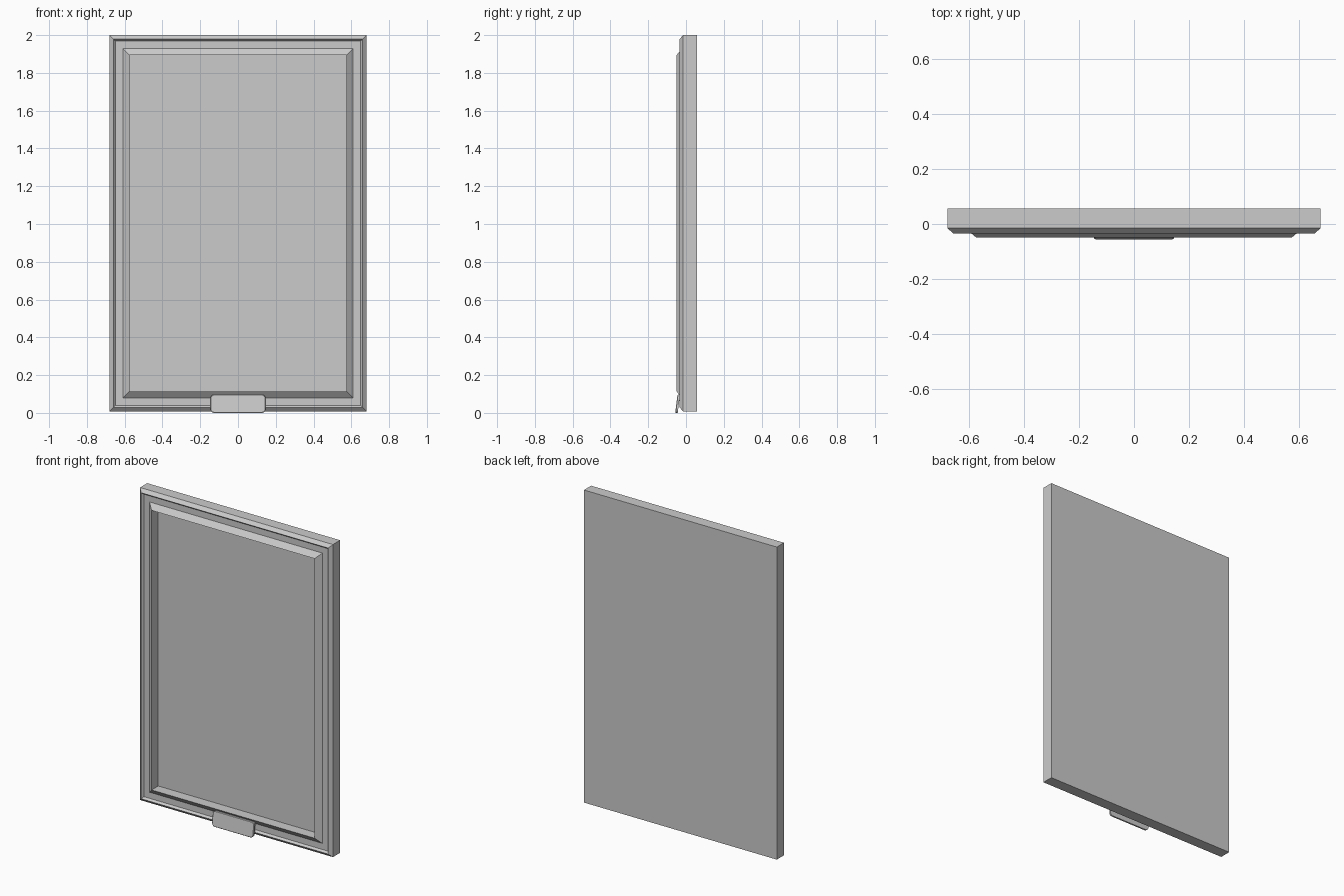
import bpy
import bmesh
import math

if "Cube" in bpy.data.objects:
    bpy.data.objects.remove(bpy.data.objects["Cube"])


def loft(name, rings):
    """Skin a list of equal-length closed rings and cap both ends."""
    bm = bmesh.new()
    loops = [[bm.verts.new(p) for p in ring] for ring in rings]
    for a, b in zip(loops, loops[1:]):
        n = len(a)
        for i in range(n):
            j = (i + 1) % n
            bm.faces.new((a[i], a[j], b[j], b[i]))
    bm.faces.new(loops[0])
    bm.faces.new(loops[-1])
    bmesh.ops.recalc_face_normals(bm, faces=bm.faces)
    mesh = bpy.data.meshes.new(name)
    bm.to_mesh(mesh)
    bm.free()
    obj = bpy.data.objects.new(name, mesh)
    bpy.context.collection.objects.link(obj)
    return obj


def rectangle(inset, y):
    x, low, high = 0.68 - inset, 0.008 + inset, 2.0 - inset
    return [(-x, y, low), (x, y, low), (x, y, high), (-x, y, high)]


# Door: bevelled rim, flat border, raised inner moulding and recessed pane
door_profile = [(0, 0.057), (0, -0.015), (0.021, -0.034), (0.032, -0.021),
                (0.071, -0.021), (0.105, -0.049), (0.105, 0.018)]
loft("door_frame", [rectangle(inset, y) for inset, y in door_profile])

# Pull tab: tilted plate with rounded corners and a slightly bevelled front
HALF, TOP, R = 0.146, 0.097, 0.02


def tab_outline(shrink, depth):
    """Rounded rectangle on the tilted plane of the tab."""
    points = []
    for cx, cz, start in ((1, 1, 0), (-1, 1, 90), (-1, 0, 180), (1, 0, 270)):
        for step in range(5):
            a = math.radians(start + step * 22.5)
            r = R - shrink
            x = cx * (HALF - R) + r * math.cos(a)
            z = (TOP - R if cz else R) + r * math.sin(a)
            points.append((x, -0.057 + 0.012 * z / TOP + depth, z))
    return points


loft("pull_tab", [tab_outline(0.003, 0), tab_outline(0, 0.003), tab_outline(0, 0.013)])

# Mounting strip that joins the tab to the door border
strip = [(-0.042, 0.062), (-0.018, 0.062), (-0.018, 0.09), (-0.042, 0.09)]
loft("tab_mount", [[(x, y, z) for y, z in strip] for x in (-0.12, 0.12)])
